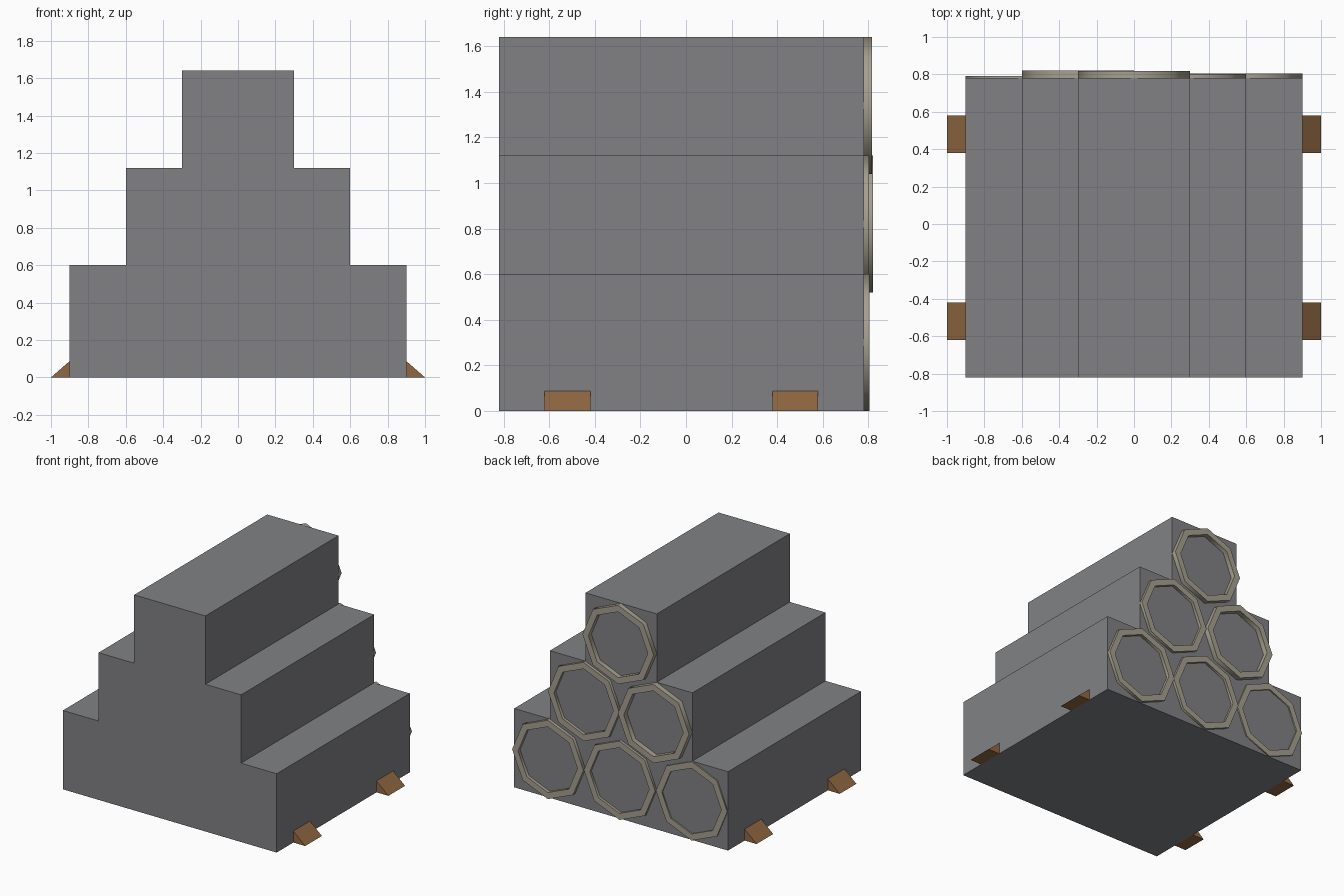
import bpy, math

if "Cube" in bpy.data.objects:
    bpy.data.objects.remove(bpy.data.objects["Cube"])


def material(name, rgb):
    m = bpy.data.materials.new(name)
    m.diffuse_color = (*rgb, 1)
    m.use_nodes = True
    m.node_tree.nodes["Principled BSDF"].inputs["Base Color"].default_value = m.diffuse_color
    return m


GREY = material("grey", (0.22, 0.222, 0.233))
STONE = material("pale stone", (0.38, 0.35, 0.28))
BROWN = material("wood brown", (0.28, 0.14, 0.055))


def make(name, verts, faces, mat):
    me = bpy.data.meshes.new(name)
    me.from_pydata(verts, [], faces)
    me.materials.append(mat)
    ob = bpy.data.objects.new(name, me)
    bpy.context.collection.objects.link(ob)
    return ob


def prism(name, profile, y0, y1, mat):
    """Extrude a counter-clockwise (x, z) profile along y."""
    n = len(profile)
    verts = [(x, y, z) for y in (y0, y1) for x, z in profile]
    faces = [tuple(range(n)), tuple(reversed(range(n, 2 * n)))]
    faces += [(i, i + n, (i + 1) % n + n, (i + 1) % n) for i in range(n)]
    return make(name, verts, faces, mat)


def ring(name, cx, cz, y0, y1, r_out=0.3, r_in=0.25, n=8):
    """Octagonal collar standing out from the back face."""
    verts = []
    for r, y in ((r_out, y0), (r_out, y1), (r_in, y1), (r_in, y0)):
        for i in range(n):
            a = 2 * math.pi * i / n
            verts.append((cx + r * math.cos(a), y, cz + r * math.sin(a)))
    faces = []
    for k in range(4):
        for i in range(n):
            j, m = (i + 1) % n, (k + 1) % 4
            faces.append((k * n + i, m * n + i, m * n + j, k * n + j))
    ob = make(name, verts, faces, STONE)
    bpy.ops.object.select_all(action='DESELECT')
    ob.select_set(True)
    bpy.context.view_layer.objects.active = ob
    bpy.ops.object.shade_smooth_by_angle(angle=math.radians(50))


# stepped stack body
right = [(0.9, 0), (0.9, 0.6), (0.6, 0.6), (0.6, 1.12), (0.3, 1.12), (0.3, 1.64)]
prism("stepped_body", right + [(-x, z) for x, z in reversed(right)], -0.82, 0.78, GREY)

# pipe end collars, each standing out by a slightly different amount
ends = [(-0.6, 0.3, 0.79), (0, 0.3, 0.80), (0.6, 0.3, 0.805),
        (-0.3, 0.82, 0.82), (0.3, 0.82, 0.803), (0, 1.34, 0.817)]
for i, (x, z, y) in enumerate(ends):
    ring(f"pipe_collar_{i + 1}", x, z, 0.78, y)

# wedge chocks along both sides
for yc in (-0.52, 0.48):
    prism("chock_right", [(0.9, 0), (1.0, 0), (0.9, 0.087)], yc - 0.1, yc + 0.1, BROWN)
    prism("chock_left", [(-0.9, 0), (-0.9, 0.087), (-1.0, 0)], yc - 0.1, yc + 0.1, BROWN)
